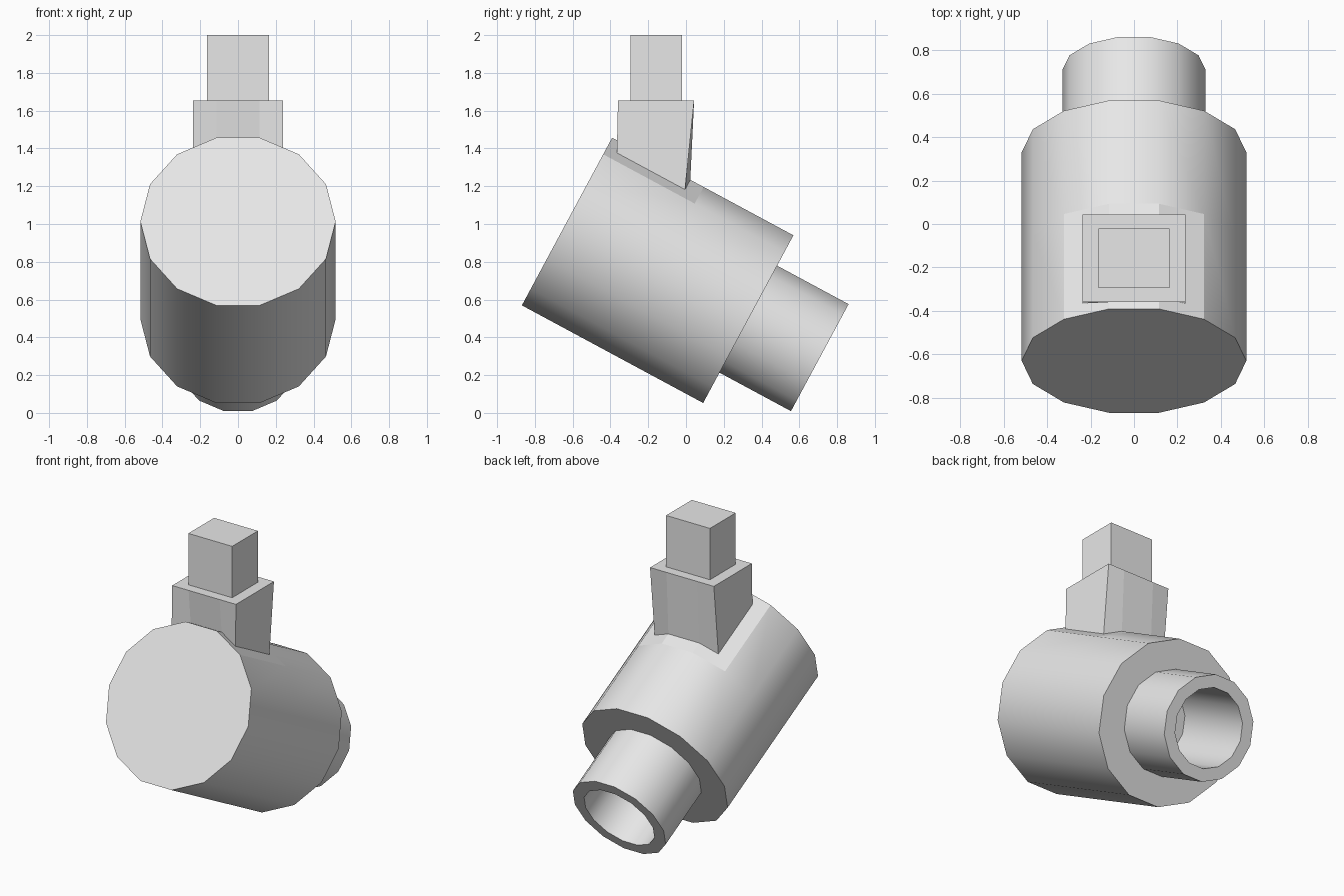
import bpy, bmesh, math
from mathutils import Vector

cube = bpy.data.objects.get("Cube")
if cube:
    bpy.data.objects.remove(cube, do_unlink=True)

SIDES = 14
RADIUS = 0.517
TILT = math.radians(28.3)
FRONT = Vector((0, -0.63, 1.013))            # centre of the drum's front face
AXIS = Vector((0, math.cos(TILT), -math.sin(TILT)))
UP = Vector((0, math.sin(TILT), math.cos(TILT)))

grey = bpy.data.materials.new("plain grey")
grey.use_nodes = True
grey.diffuse_color = (0.8, 0.8, 0.8, 1)
grey.node_tree.nodes["Principled BSDF"].inputs["Base Color"].default_value = (0.8, 0.8, 0.8, 1)


def place(s, x, h):
    """Point at distance s along the tilted axis, x sideways and h outward."""
    return FRONT + AXIS * s + UP * h + Vector((x, 0, 0))


def finish(bm, name):
    bmesh.ops.recalc_face_normals(bm, faces=bm.faces)
    mesh = bpy.data.meshes.new(name)
    bm.to_mesh(mesh)
    bm.free()
    mesh.materials.append(grey)
    obj = bpy.data.objects.new(name, mesh)
    bpy.context.collection.objects.link(obj)
    return obj


# Drum, nozzle and bore: one stepped turned profile (distance, radius)
profile = [(0, RADIUS), (0.55, RADIUS), (1.09, RADIUS), (1.09, 0.33),
           (1.52, 0.33), (1.52, 0.25), (0.9, 0.25)]
bm = bmesh.new()
rings = []
for s, r in profile:
    angles = [math.tau * i / SIDES for i in range(SIDES)]
    rings.append([bm.verts.new(place(s, r * math.cos(a), r * math.sin(a))) for a in angles])
bm.faces.new(rings[0])
bm.faces.new(rings[-1])
for k in range(len(rings) - 1):
    wall = profile[k][0] != profile[k + 1][0]
    for i in range(SIDES):
        j = (i + 1) % SIDES
        face = bm.faces.new((rings[k][i], rings[k][j], rings[k + 1][j], rings[k + 1][i]))
        # facets around the neck stay flat
        face.smooth = wall and not (k == 0 and 2 <= i <= 4)
for edge in bm.edges:
    if len(edge.link_faces) == 2 and edge.calc_face_angle() > math.radians(40):
        edge.smooth = False
finish(bm, "drum_and_nozzle")

# Neck: rises from the drum facets to a level top
apothem = RADIUS * math.cos(math.pi / SIDES)
flat_x = RADIUS * math.sin(math.pi / SIDES)
half = 0.237
edge_h = apothem - (half - flat_x) * math.tan(math.tau / SIDES)
section = [(-half, edge_h), (-flat_x, apothem), (flat_x, apothem), (half, edge_h)]
outline = [(x, h, 0.06, -0.36) for x, h in section]
outline += [(x, h, 0.47, 0.043) for x, h in reversed(section)]
bm = bmesh.new()
low = [bm.verts.new(place(s, x, h)) for x, h, s, y in outline]
high = [bm.verts.new((x, y, 1.655)) for x, h, s, y in outline]
for i in range(len(low)):
    j = (i + 1) % len(low)
    bm.faces.new((low[i], low[j], high[j], high[i]))
bm.faces.new(high)
finish(bm, "neck")

# Post: small square block on the neck
bm = bmesh.new()
bmesh.ops.create_cube(bm, size=1)
bmesh.ops.scale(bm, vec=(0.326, 0.273, 0.345), verts=bm.verts)
bmesh.ops.translate(bm, vec=(0, -0.158, 1.8275), verts=bm.verts)
finish(bm, "post")
